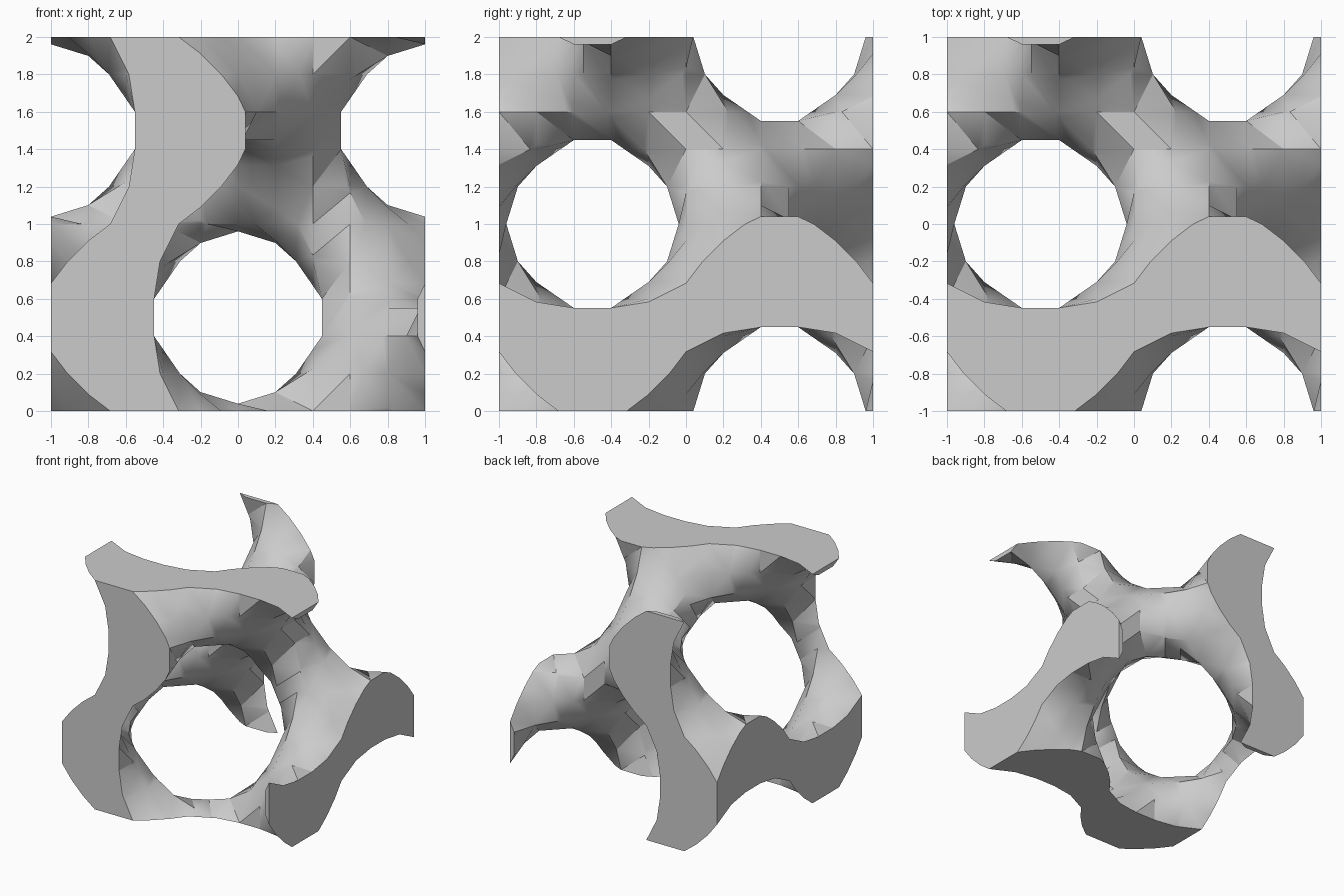
import bpy
import bmesh
from math import sin, cos, pi, radians
from itertools import product
from mathutils import Vector

cube = bpy.data.objects.get("Cube")
if cube:
    bpy.data.objects.remove(cube, do_unlink=True)

CELLS = 10          # grid cells along each side
STEP = 2 / CELLS
LEVEL = 0.8         # the solid is where the gyroid field exceeds this


def position(node):
    return Vector([i * STEP - 1 for i in node])


def field(node):
    # Gyroid inside the block, strongly empty outside it so the cut sides get capped
    if min(node) < 0 or max(node) > CELLS:
        return -1e6
    x, y, z = position(node) * pi
    return sin(x) * cos(y) + sin(y) * cos(z) + sin(z) * cos(x) - LEVEL


# Six sides of a grid cell, each a ring of corners seen from outside
SIDES = []
for axis, side in product(range(3), (0, 1)):
    ring = []
    for u, v in ((0, 0), (1, 0), (1, 1), (0, 1)):
        corner = [0, 0, 0]
        corner[axis], corner[(axis + 1) % 3], corner[(axis + 2) % 3] = side, u, v
        ring.append(tuple(corner))
    SIDES.append(ring if side else ring[::-1])

nodes = range(-1, CELLS + 2)
values = {n: field(n) for n in product(nodes, repeat=3)}
bm = bmesh.new()
crossings = {}


def crossing(a, b):
    # Shared vertex where the surface crosses a grid edge
    key = (min(a, b), max(a, b))
    if key not in crossings:
        a, b = key
        t = values[a] / (values[a] - values[b])
        crossings[key] = bm.verts.new(position(a).lerp(position(b), t) + Vector((0, 0, 1)))
    return crossings[key]


# Link the crossings of every cell into closed loops and fill them
for cell in product(range(-1, CELLS + 1), repeat=3):
    follow = {}
    for side in SIDES:
        ring = [tuple(c + d for c, d in zip(cell, corner)) for corner in side]
        solid = [values[n] > 0 for n in ring]
        for i in range(4):
            if solid[i] and not solid[i - 1]:
                j = i
                while solid[(j + 1) % 4]:
                    j += 1
                start = crossing(ring[i - 1], ring[i])
                follow[start] = crossing(ring[j % 4], ring[(j + 1) % 4])
    while follow:
        first, vert = follow.popitem()
        loop = [first]
        while vert is not first:
            loop.append(vert)
            vert = follow.pop(vert)
        bm.faces.new(loop)

# Close the tiny gaps at the caps and split into triangles
bmesh.ops.remove_doubles(bm, verts=bm.verts[:], dist=1e-4)
bmesh.ops.dissolve_degenerate(bm, edges=bm.edges[:], dist=1e-5)
bmesh.ops.triangulate(bm, faces=bm.faces[:])
bmesh.ops.recalc_face_normals(bm, faces=bm.faces[:])

mesh = bpy.data.meshes.new("gyroid_block")
bm.to_mesh(mesh)
bm.free()
block = bpy.data.objects.new("gyroid_block", mesh)
bpy.context.collection.objects.link(block)

# Plain grey
grey = bpy.data.materials.new("light_grey")
grey.use_nodes = True
colour = (0.6, 0.6, 0.6, 1)
grey.diffuse_color = colour
grey.node_tree.nodes["Principled BSDF"].inputs["Base Color"].default_value = colour
mesh.materials.append(grey)

# Smooth the curved skin, keep cut edges crisp
bpy.ops.object.select_all(action="DESELECT")
block.select_set(True)
bpy.context.view_layer.objects.active = block
bpy.ops.object.shade_smooth_by_angle(angle=radians(30))
